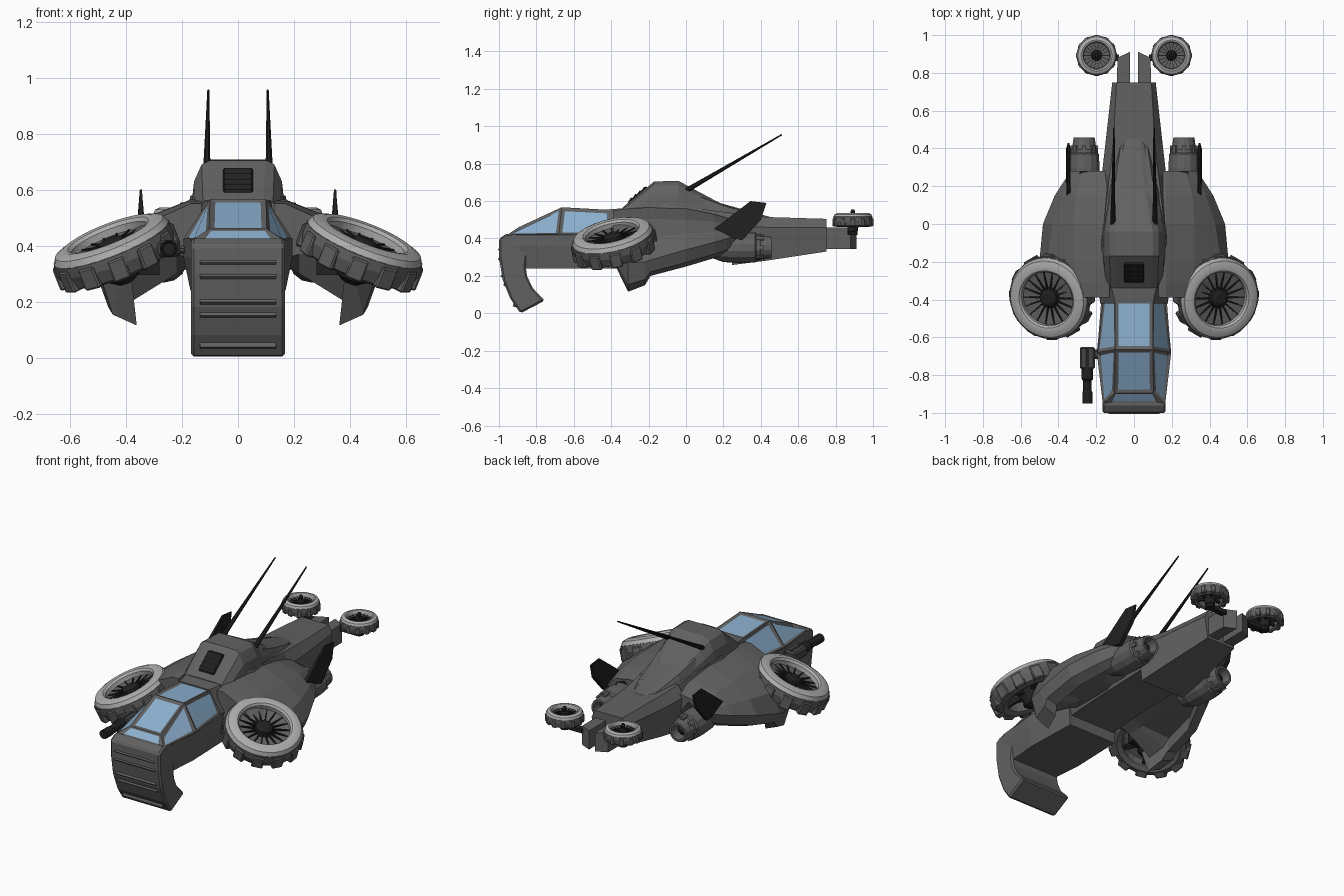
import bpy, bmesh
from math import sin, cos, pi, radians
from mathutils import Vector, Matrix

if "Cube" in bpy.data.objects:
    bpy.data.objects.remove(bpy.data.objects["Cube"])


def material(name, c):
    m = bpy.data.materials.new(name)
    m.diffuse_color = (*c, 1)
    m.use_nodes = True
    m.node_tree.nodes["Principled BSDF"].inputs["Base Color"].default_value = m.diffuse_color
    return m


HULL = material("hull_grey", (0.12, 0.12, 0.12))
RIM = material("light_grey", (0.42, 0.42, 0.42))
DARK = material("near_black", (0.015, 0.015, 0.015))
MID = material("mid_grey", (0.06, 0.06, 0.06))
GLASS = material("glass", (0.26, 0.43, 0.62))


def finish(bm, name, mats, mirror=False, bevel=0, smooth=False):
    bmesh.ops.recalc_face_normals(bm, faces=bm.faces)
    me = bpy.data.meshes.new(name)
    bm.to_mesh(me)
    bm.free()
    ob = bpy.data.objects.new(name, me)
    bpy.context.collection.objects.link(ob)
    for m in mats:
        me.materials.append(m)
    if bevel:
        b = ob.modifiers.new("bevel", 'BEVEL')
        b.width, b.segments, b.limit_method = bevel, 1, 'ANGLE'
        b.angle_limit = radians(40)
    if mirror:
        ob.modifiers.new("mirror", 'MIRROR').use_clip = False
    if smooth:
        bpy.context.view_layer.objects.active = ob
        ob.select_set(True)
        bpy.ops.object.shade_smooth_by_angle(angle=radians(35))
        ob.select_set(False)
    return ob


def loft(name, rings, mat, caps=True, loop=False, mtx=Matrix(), **kw):
    bm = bmesh.new()
    vs = [[bm.verts.new(mtx @ Vector(p)) for p in r] for r in rings]
    n = len(vs[0])
    pairs = list(zip(vs, vs[1:])) + ([(vs[-1], vs[0])] if loop else [])
    for a, b in pairs:
        for i in range(n):
            j = (i + 1) % n
            bm.faces.new((a[i], a[j], b[j], b[i]))
    if caps and not loop:
        bm.faces.new(vs[0])
        bm.faces.new(vs[-1])
    return finish(bm, name, [mat], **kw)


def lathe(name, profile, n, mat, mtx, loop=False, **kw):
    rings = [[(r * cos(2 * pi * (i + .5) / n), r * sin(2 * pi * (i + .5) / n), z) for i in range(n)]
             for r, z in profile]
    return loft(name, rings, mat, loop=loop, mtx=mtx, **kw)


def boxes(name, items, mat, mtx=Matrix(), **kw):
    # items: (local matrix, size)
    bm = bmesh.new()
    for m, s in items:
        bmesh.ops.create_cube(bm, size=1, matrix=mtx @ m @ Matrix.Diagonal((*s, 1)))
    return finish(bm, name, [mat], **kw)


def sym(y, half):
    # closed symmetric cross-section from right-hand (x, z) points, top to bottom
    return [(x, y, z) for x, z in half] + [(-x, y, z) for x, z in reversed(half)]


T = Matrix.Translation
RX = lambda d: Matrix.Rotation(radians(d), 4, 'X')
RZ = lambda a: Matrix.Rotation(a, 4, 'Z')

# nose: curved armoured chin plate with wedge ribs
chin = [((-.96, .425), (-.83, .425)), ((-1, .40), (-.84, .36)), ((-1, .30), (-.857, .25)),
        ((-.98, .18), (-.85, .20)), ((-.94, .08), (-.82, .135)), ((-.885, .0), (-.755, .068))]
loft("chin_plate", [[(-.168, *o), (.168, *o), (.168, *i), (-.168, *i)] for o, i in chin],
     HULL, bevel=.01)
boxes("chin_ribs", [(T((0, y, z)) @ RX(a), (.27, .022, .022)) for y, z, a in
      [(-.991, .34, 45), (-.99, .29, 45), (-.977, .2, 50), (-.963, .155, 60), (-.913, .045, 75)]], HULL)

# cockpit tub
loft("cockpit_tub", [sym(y, [(w, .425), (w, .36), (b, .24)]) for y, w, b in
     [(-.93, .168, .15), (-.68, .195, .17), (-.36, .17, .16)]], HULL)

# canopy with inset glass (lower-case keys are the mirrored points)
bm = bmesh.new()
pts = {'O': (.165, -.955, .42), 'F': (.125, -.945, .425), 'K': (.103, -.895, .46), 'M': (.1, -.665, .567),
       'R': (.1, -.39, .552), 'S': (.197, -.68, .42), 'B': (.167, -.39, .42)}
v = {}
for k, (x, y, z) in pts.items():
    v[k] = bm.verts.new((x, y, z))
    v[k.lower()] = bm.verts.new((-x, y, z))
panes = [bm.faces.new([v[c] for c in f]) for f in ("FKkf", "KMmk", "MRrm", "OSMK", "osmk", "SBRM", "sbrm")]
for f in ("OKF", "okf", "BRrb"):
    bm.faces.new([v[c] for c in f])
bmesh.ops.recalc_face_normals(bm, faces=bm.faces)
bmesh.ops.inset_individual(bm, faces=panes[:1], thickness=.011, depth=-.003)
bmesh.ops.inset_individual(bm, faces=panes[1:], thickness=.027, depth=-.006)
for f in panes:
    f.material_index = 1
finish(bm, "canopy", [HULL, GLASS])

# fuselage with recessed belly, then the deeper tail boom
loft("fuselage", [sym(y, p) for y, p in [
    (-.42, [(.1, .555), (.18, .43), (.15, .3)]),
    (-.1, [(.17, .58), (.2, .42), (.15, .32)]),
    (.26, [(.13, .535), (.17, .47), (.15, .33)])]], HULL)
loft("tail_boom", [sym(y, p) for y, p in [
    (.245, [(.13, .535), (.172, .47), (.15, .258)]),
    (.42, [(.11, .515), (.152, .46), (.135, .28)]),
    (.75, [(.092, .505), (.115, .46), (.095, .33)])]], HULL)

# dorsal hump and rear ridges
loft("dorsal_hump", [sym(y, p) for y, p in [
    (-.34, [(.09, .565), (.125, .555), (.15, .52), (.16, .45)]),
    (-.17, [(.1, .705), (.13, .69), (.157, .63), (.172, .5)]),
    (-.04, [(.1, .708), (.13, .685), (.157, .63), (.172, .5)]),
    (.03, [(.085, .67), (.115, .65), (.145, .6), (.165, .48)]),
    (.18, [(.06, .59), (.09, .58), (.12, .55), (.14, .45)]),
    (.45, [(.03, .515), (.045, .51), (.06, .5), (.1, .44)])]], HULL)
loft("dorsal_ridge", [[(.055, .08, .63), (.12, .08, .62), (.15, .08, .5), (.05, .08, .5)],
     [(.06, .22, .575), (.1, .22, .57), (.14, .22, .5), (.05, .22, .5)],
     [(.065, .42, .515), (.07, .42, .515), (.08, .42, .5), (.06, .42, .5)]], HULL, mirror=True)

# hump air intake
intake = T((0, -.252, .627)) @ RX(39.5)
boxes("intake_frame", [(intake, (.118, .145, .03))], DARK, bevel=.012)
boxes("intake_slats", [(intake @ T((0, -.045 + .03 * i, .013)) @ RX(20), (.1, .02, .01)) for i in range(4)], DARK)

# drooping wings: shoulder b, edge c, lower edge d, lip e
wing = [(-.39, .55, (.28, .50), (.37, .43), (.43, .34), (.38, .28)),
        (-.31, .56, (.30, .505), (.42, .42), (.485, .27), (.362, .115)),
        (-.22, .565, (.32, .505), (.455, .41), (.498, .275), (.385, .15)),
        (-.19, .565, (.32, .505), (.46, .405), (.50, .285), (.40, .20)),
        (0, .56, (.32, .50), (.43, .425), (.482, .34), (.39, .25)),
        (.15, .53, (.31, .49), (.38, .435), (.42, .38), (.33, .295)),
        (.22, .51, (.29, .475), (.35, .43), (.375, .40), (.30, .32)),
        (.28, .49, (.27, .46), (.32, .43), (.335, .42), (.27, .38))]
loft("wing", [[(.13, y, az), (.17, y, az)] + [(x, y, z) for x, z in (b, c, d)] +
     [(e[0] * .3 + d[0] * .7, y, e[1] * .75 + d[1] * .25), (e[0], y, e[1]),
      (e[0] + .012, y, e[1] + .09), (.22, y, max(.3, e[1] + .09)), (.13, y, .34)]
     for y, az, b, c, d, e in wing], HULL, mirror=True)

# wing jet engines
jet = T((.264, 0, .352)) @ RX(-90)
lathe("jet_engine", [(.05, .12), (.078, .2), (.084, .3), (.08, .37), (.07, .378), (.07, .395), (.066, .40),
                     (.057, .458), (.044, .458), (.038, .4)], 14, HULL, jet, mirror=True)
lathe("jet_core", [(.038, .40), (.03, .415), (.006, .44)], 12, DARK, jet, mirror=True)
boxes("jet_clamps", [(jet @ RZ(pi * i / 4) @ T((.066, 0, .39)), (.014, .022, .05))
                     for i in range(8)], HULL, mirror=True)

# black swept fins and long rear antennae
fin = [(.13, .435), (.30, .39), (.40, .50), (.43, .59), (.345, .60)]
loft("swept_fin", [[(.347 + s * (.012 if z < .55 else .004), y, z) for y, z in fin] for s in (-1, 1)],
     DARK, mirror=True)
a, b = Vector((.112, -.01, .65)), Vector((.106, .512, .955))
aim = (b - a).to_track_quat('Z', 'Y').to_matrix().to_4x4()
lathe("antenna", [(.015, 0), (.011, .2), (.004, (b - a).length)], 8, DARK, T(a) @ aim, mirror=True)


def rotor(name, m, zs):
    # ducted fan: light rim, faceted duct, lugs, spoked disc, hub
    m = m @ Matrix.Diagonal((1, 1, zs, 1))
    lathe(name + "_rim", [(.145, -.03), (.145, .022), (.155, .034), (.172, .038), (.207, .025), (.22, 0),
                          (.2, -.02)], 36, RIM, m, loop=True, mirror=True, smooth=True)
    lathe(name + "_duct", [(.2, .008), (.222, .002), (.224, -.035), (.21, -.082), (.18, -.095), (.15, -.085),
                           (.148, -.02)], 24, HULL, m, loop=True, mirror=True)
    boxes(name + "_lugs", [(RZ(2 * pi * i / 12) @ T((.201, 0, -.05)), (.058, .064, .08)) for i in range(12)],
          HULL, m, mirror=True, bevel=.006)
    lathe(name + "_disc", [(.15, -.03), (.15, -.004), (.04, -.018), (.04, -.035)], 24, HULL, m, mirror=True)
    boxes(name + "_spokes", [(RZ(2 * pi * i / 18) @ T((.095, 0, -.01)), (.105, .007, .018))
                             for i in range(18)], DARK, m, mirror=True)
    lathe(name + "_hub", [(.03, -.15), (.06, -.13), (.07, -.04), (.05, 0), (.048, .01), (.028, .02)],
          12, DARK, m, mirror=True)
    boxes(name + "_struts", [(RZ(pi * i / 3) @ T((0, 0, -.06)), (.34, .025, .02)) for i in range(3)],
          DARK, m, mirror=True)


tilt = Vector((0, 0, 1)).rotation_difference(Vector((.36, -.21, .91))).to_matrix().to_4x4()
rotor("main_rotor", T((.452, -.393, .407)) @ tilt, 1)
rotor("tail_rotor", T((.198, .892, .515)) @ Matrix.Scale(.475, 4), 1.2)
lathe("tail_rotor_spindle", [(.026, .42), (.026, .46), (.012, .46), (.012, .545), (.008, .555)], 10, DARK,
      T((.198, .892, 0)), mirror=True)
boxes("tail_rotor_arm", [(T((.14, .88, .435)), (.12, .035, .025))], DARK, mirror=True)
boxes("main_rotor_arm", [(T((.36, -.34, .33)), (.16, .09, .07))], DARK, mirror=True)

# forked tail
fork = [(.02, .73), (.09, .73), (.088, .88), (.02, .912)]
loft("tail_fork", [[(x, y, z) for x, y in fork] for z in (.345, .46)], HULL, mirror=True)

# side gun on the left only
gun = T((-.247, 0, .39)) @ RX(-90)
lathe("gun_barrel", [(.02, -.94), (.027, -.95), (.027, -.89), (.024, -.885), (.024, -.83), (.032, -.82),
                     (.032, -.66)], 12, DARK, gun)
boxes("gun_mount", [(T((-.247, -.71, .39)), (.08, .12, .06)), (T((-.2, -.69, .385)), (.05, .05, .03))],
      MID, bevel=.01)
